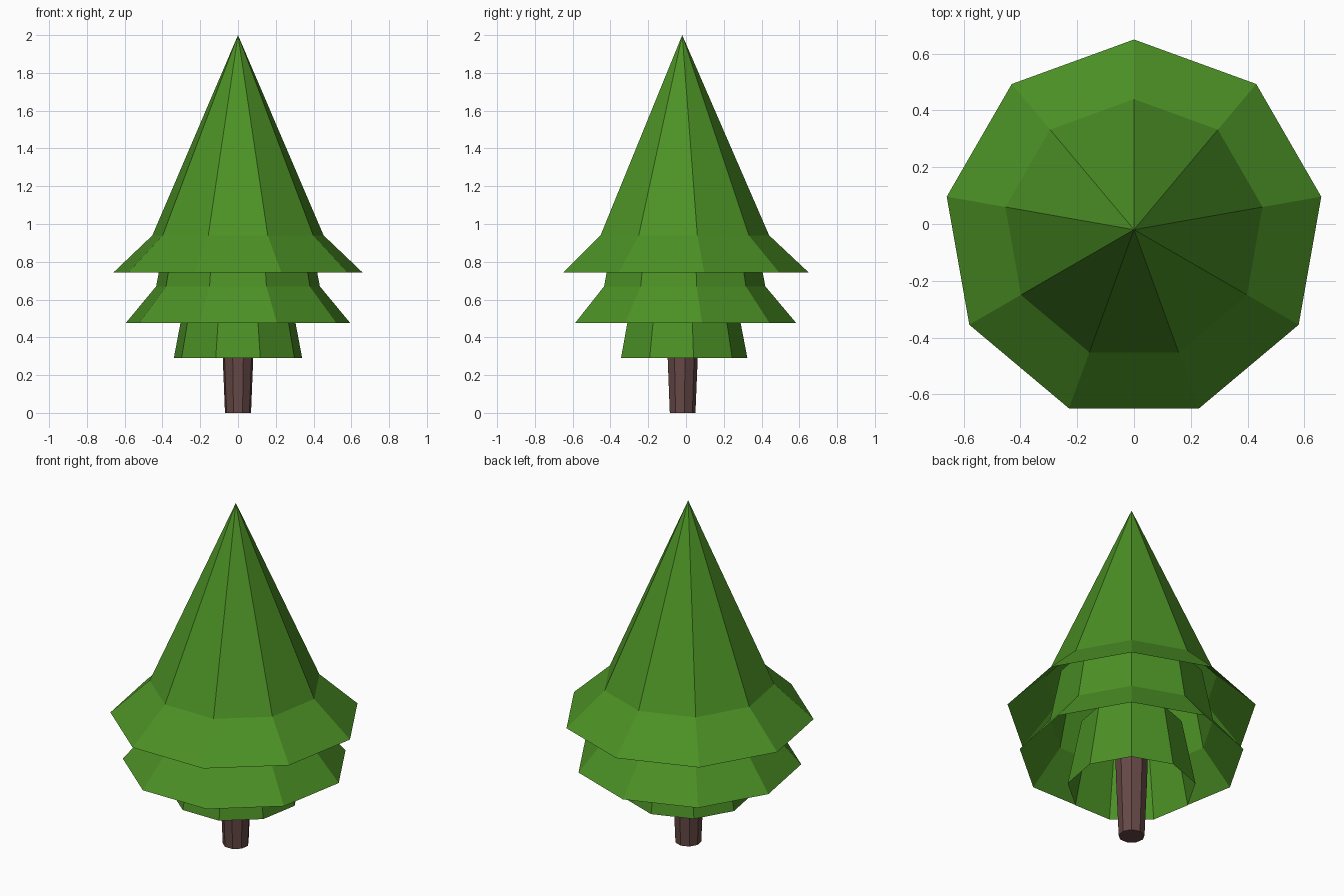
import bpy
import bmesh
import math

SIDES = 9
AXIS_Y = -0.02

cube = bpy.data.objects.get("Cube")
if cube:
    bpy.data.objects.remove(cube, do_unlink=True)


def make_material(name, color):
    mat = bpy.data.materials.new(name)
    mat.use_nodes = True
    mat.diffuse_color = color
    mat.node_tree.nodes["Principled BSDF"].inputs["Base Color"].default_value = color
    return mat


def lathe(name, profile, mat, cap_bottom=False):
    """Flat-sided turned shell from (radius, height) pairs, bottom to top."""
    bm = bmesh.new()
    rings = []
    for radius, z in profile:
        if radius == 0:
            rings.append([bm.verts.new((0, 0, z))] * SIDES)
            continue
        angles = [math.pi / 2 + math.tau * i / SIDES for i in range(SIDES)]
        rings.append([bm.verts.new((radius * math.cos(a), radius * math.sin(a), z))
                      for a in angles])
    for low, high in zip(rings, rings[1:]):
        for i in range(SIDES):
            j = (i + 1) % SIDES
            corners = [low[i], low[j], high[j], high[i]]
            bm.faces.new(list(dict.fromkeys(corners)))
    if cap_bottom:
        bm.faces.new(rings[0][::-1])
    mesh = bpy.data.meshes.new(name)
    bm.to_mesh(mesh)
    bm.free()
    mesh.materials.append(mat)
    obj = bpy.data.objects.new(name, mesh)
    obj.location.y = AXIS_Y
    bpy.context.collection.objects.link(obj)
    return obj


green = make_material("leaf green", (0.072, 0.283, 0.0185, 1))
brown = make_material("bark brown", (0.130, 0.065, 0.060, 1))

# Trunk, slightly wider towards the branches
lathe("trunk", [(0.07, 0), (0.082, 0.29), (0.095, 0.7)], brown, cap_bottom=True)

# Foliage skirts, open underneath, nested inside one another
lathe("lower_foliage", [(0.345, 0.29), (0.27, 0.68)], green)
lathe("middle_foliage", [(0.604, 0.475), (0.44, 0.67), (0.38, 0.98)], green)
lathe("top_foliage", [(0.67, 0.743), (0.46, 0.94), (0, 2)], green)
